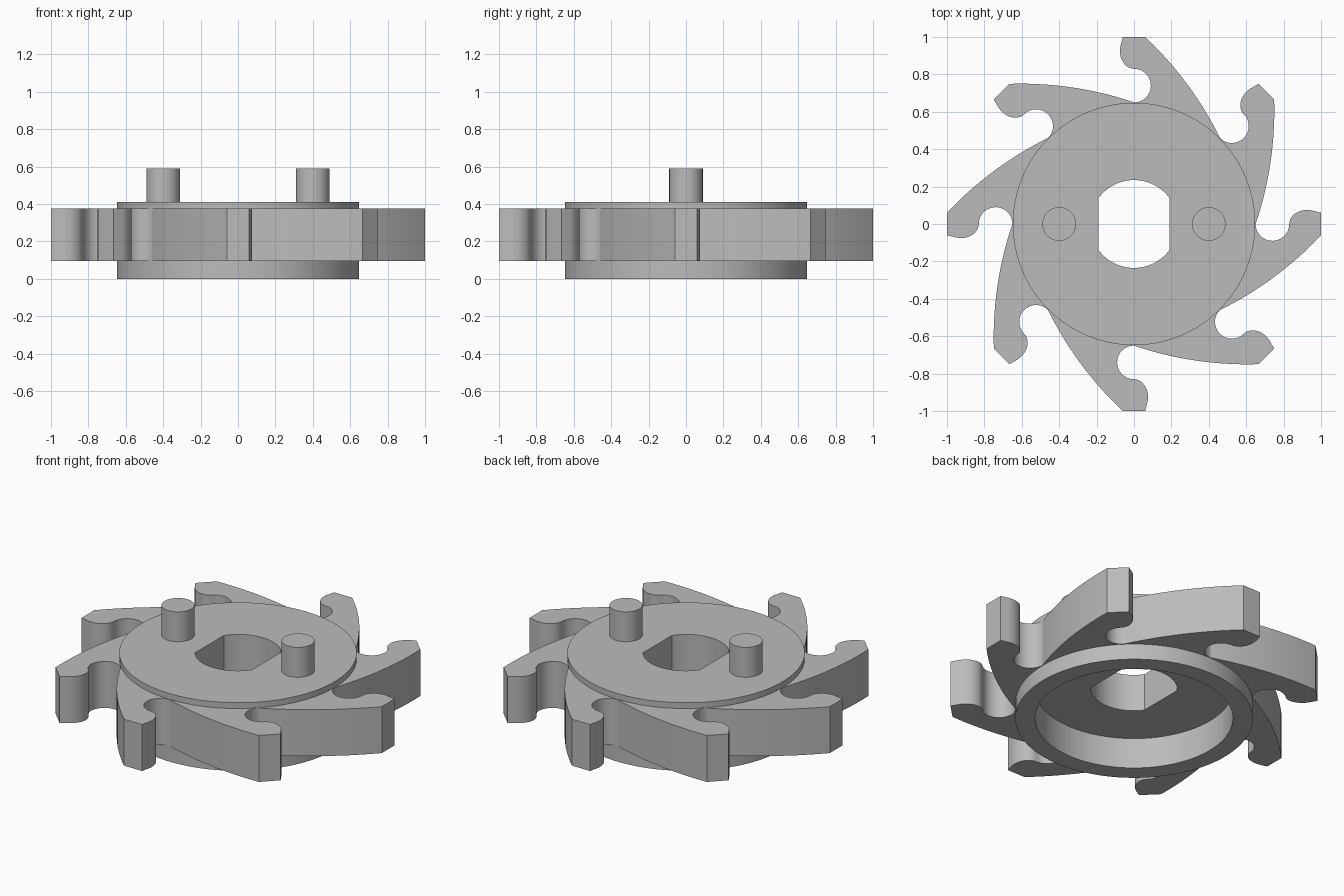
import bpy, bmesh
from math import sin, cos, pi, radians, hypot
from mathutils import Matrix, Vector

if "Cube" in bpy.data.objects:
    bpy.data.objects.remove(bpy.data.objects["Cube"], do_unlink=True)

grey = bpy.data.materials.new("plain grey")
grey.use_nodes = True
grey.diffuse_color = (0.5, 0.5, 0.5, 1)
grey.node_tree.nodes["Principled BSDF"].inputs["Base Color"].default_value = (0.5, 0.5, 0.5, 1)

HUB_R, HUB_TOP = 0.648, 0.41
ARM_LOW, ARM_HIGH = 0.095, 0.375


def finish(name, bm):
    """Turn a bmesh into a smooth-by-angle object."""
    bmesh.ops.recalc_face_normals(bm, faces=bm.faces)
    mesh = bpy.data.meshes.new(name)
    bm.to_mesh(mesh)
    bm.free()
    mesh.materials.append(grey)
    obj = bpy.data.objects.new(name, mesh)
    bpy.context.collection.objects.link(obj)
    bpy.ops.object.select_all(action='DESELECT')
    obj.select_set(True)
    bpy.context.view_layer.objects.active = obj
    bpy.ops.object.shade_smooth_by_angle(angle=radians(30))
    return obj


def arc(cx, cy, rx, ry, start, end, steps):
    """Points on an elliptical arc, angles in degrees."""
    angles = [radians(start + (end - start) * i / steps) for i in range(steps + 1)]
    return [(cx + rx * cos(a), cy + ry * sin(a)) for a in angles]


def bulge(p, q, height, steps):
    """Points strictly between p and q on a shallow bow to the left of p-q."""
    dx, dy = q[0] - p[0], q[1] - p[1]
    length = hypot(dx, dy)
    points = []
    for i in range(1, steps):
        t = i / steps
        h = 4 * height * t * (1 - t) / length
        points.append((p[0] + dx * t - dy * h, p[1] + dy * t + dx * h))
    return points


# Hub: ring with a double-flat bore and a recess underneath
def bore(a):
    return min(0.235, 0.19 / max(abs(cos(a)), 0.01))


sections = [(bore, HUB_TOP), (HUB_R, HUB_TOP), (HUB_R, 0), (0.54, 0),
            (0.54, 0.185), (bore, 0.185)]
SEG = 120
bm = bmesh.new()
loops = []
for radius, z in sections:
    loop = []
    for i in range(SEG):
        a = 2 * pi * i / SEG
        r = radius(a) if callable(radius) else radius
        loop.append(bm.verts.new((r * cos(a), r * sin(a), z)))
    loops.append(loop)
for k, low in enumerate(loops):
    high = loops[(k + 1) % len(loops)]
    for i in range(SEG):
        j = (i + 1) % SEG
        bm.faces.new((low[i], low[j], high[j], high[i]))
finish("hub", bm)

# Hooked arm profile: flat tip, bowed back, root on the hub, notch, rounded lobe
tip, root = (0.06, 1.0), (0.46, 0.46)
profile = [tip] + bulge(tip, root, 0.03, 14) + [root]
profile += arc(0, 0, 0.635, 0.635, 45, 90, 12)
profile += arc(0, 0.74, 0.09, 0.09, -90, 90, 20)
profile += arc(0, 0.925, 0.075, 0.095, 268, 165, 12)
profile += [(-0.06, 1.0)]

for n in range(8):
    bm = bmesh.new()
    base = bm.faces.new([bm.verts.new((x, y, ARM_LOW)) for x, y in profile])
    extruded = bmesh.ops.extrude_face_region(bm, geom=[base], use_keep_orig=True)
    top = [v for v in extruded["geom"] if isinstance(v, bmesh.types.BMVert)]
    bmesh.ops.translate(bm, verts=top, vec=Vector((0, 0, ARM_HIGH - ARM_LOW)))
    bm.transform(Matrix.Rotation(n * pi / 4, 4, 'Z'))
    finish(f"hooked_arm_{n + 1}", bm)

# Drive pins standing on the hub
for side, x in (("left", 0.4), ("right", -0.4)):
    bm = bmesh.new()
    bmesh.ops.create_cone(bm, cap_ends=True, segments=48, radius1=0.09, radius2=0.09,
                          depth=0.19, matrix=Matrix.Translation((x, 0, 0.495)))
    finish(f"{side}_pin", bm)
